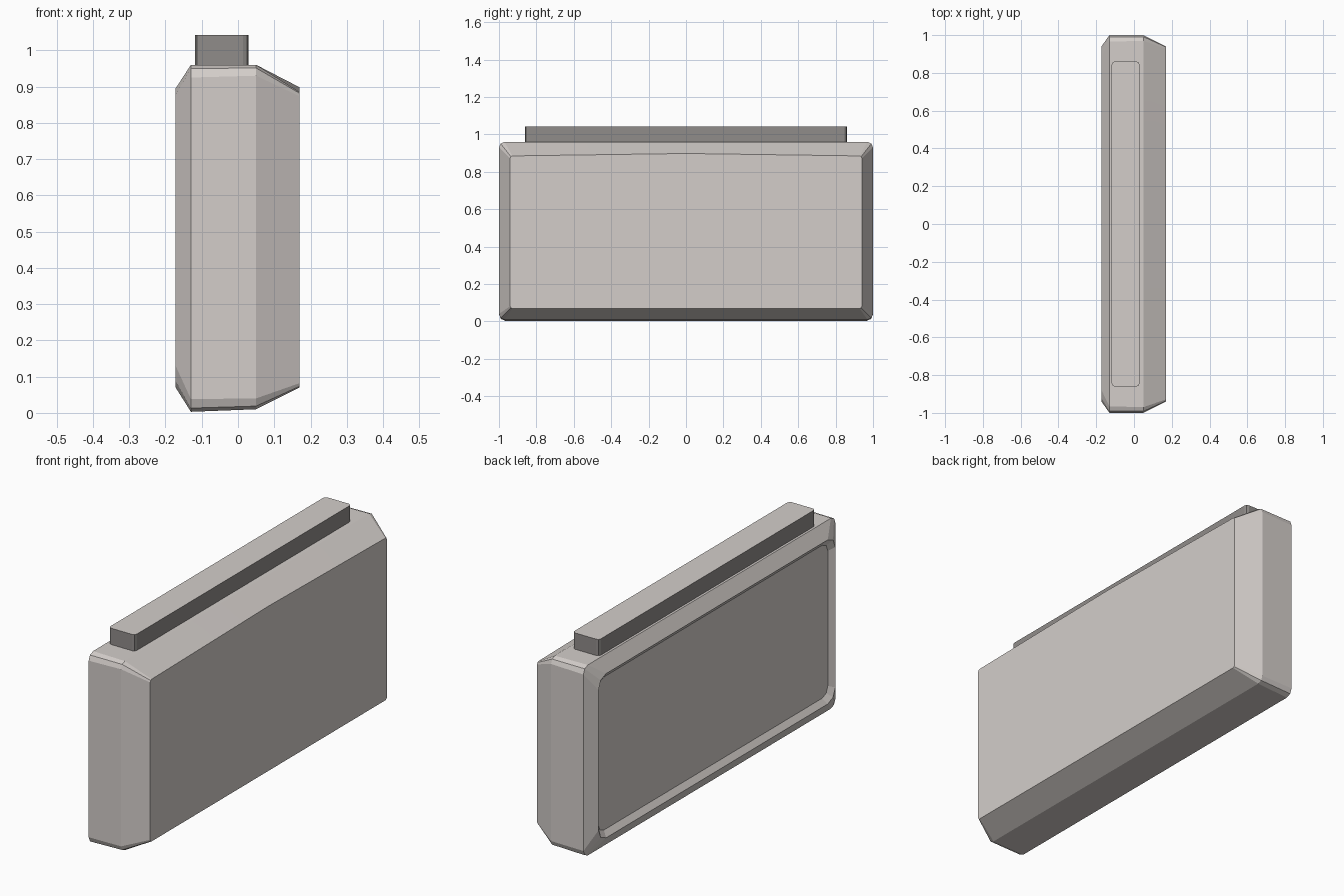
import bpy, bmesh, math

if "Cube" in bpy.data.objects:
    bpy.data.objects.remove(bpy.data.objects["Cube"])


def material(name, rgb):
    mat = bpy.data.materials.new(name)
    mat.diffuse_color = (*rgb, 1)
    mat.use_nodes = True
    mat.node_tree.nodes["Principled BSDF"].inputs["Base Color"].default_value = mat.diffuse_color
    return mat


light = material("light_warm_grey", (0.655, 0.615, 0.59))
dark = material("dark_warm_grey", (0.28, 0.265, 0.255))


def ring(hw, lo, hi, r, peak=0.0, segs=2):
    """Rounded rectangle, counter-clockwise, with an extra point mid-top."""
    pts = []
    corners = [(hw - r, lo + r, -90), (hw - r, hi - r, 0),
               (-hw + r, hi - r, 90), (-hw + r, lo + r, 180)]
    for i, (a, b, start) in enumerate(corners):
        if i == 2:
            pts.append((0, hi + peak))
        for k in range(segs + 1):
            t = math.radians(start + 90 * k / segs)
            pts.append((a + r * math.cos(t), b + r * math.sin(t)))
    return pts


def loft(name, rings, mats):
    """Skin a list of equal-length 3D loops and close both ends."""
    bm = bmesh.new()
    loops = [[bm.verts.new(p) for p in loop] for loop in rings]
    n = len(loops[0])
    for a, b in zip(loops, loops[1:]):
        for i in range(n):
            j = (i + 1) % n
            bm.faces.new((a[i], a[j], b[j], b[i]))
    bm.faces.new(loops[0][::-1])
    bm.faces.new(loops[-1])
    bmesh.ops.recalc_face_normals(bm, faces=bm.faces)
    mesh = bpy.data.meshes.new(name)
    bm.to_mesh(mesh)
    bm.free()
    for m in mats:
        mesh.materials.append(m)
    obj = bpy.data.objects.new(name, mesh)
    bpy.context.collection.objects.link(obj)
    bpy.ops.object.select_all(action='DESELECT')
    obj.select_set(True)
    bpy.context.view_layer.objects.active = obj
    bpy.ops.object.shade_smooth_by_angle(angle=math.radians(12))
    return obj


# Body: sections along x, from recessed back panel to the raised front face
sections = [
    (-0.150, ring(0.912, 0.098, 0.867, 0.045)),   # recessed panel
    (-0.172, ring(0.940, 0.070, 0.895, 0.060)),   # back rim
    (-0.130, ring(1.000, 0.003, 0.960, 0.035)),   # widest, back edge
    (0.050, ring(1.000, 0.010, 0.960, 0.030)),    # widest, front edge
    (0.170, ring(0.940, 0.070, 0.885, 0.012, 0.013)),  # front face
]
loft("case_body", [[(x, y, z) for y, z in pts] for x, pts in sections], [light])

# Top bar: small rounded corners, dark sides under a light top
bar = ring(0.0735, -0.86, 0.86, 0.015)
top_bar = loft("top_bar", [[(x - 0.0445, y, z) for x, y in bar]
                           for z in (0.95, 1.042)], [light, dark])
for face in top_bar.data.polygons:
    face.material_index = 0 if face.normal.z > 0.5 else 1
